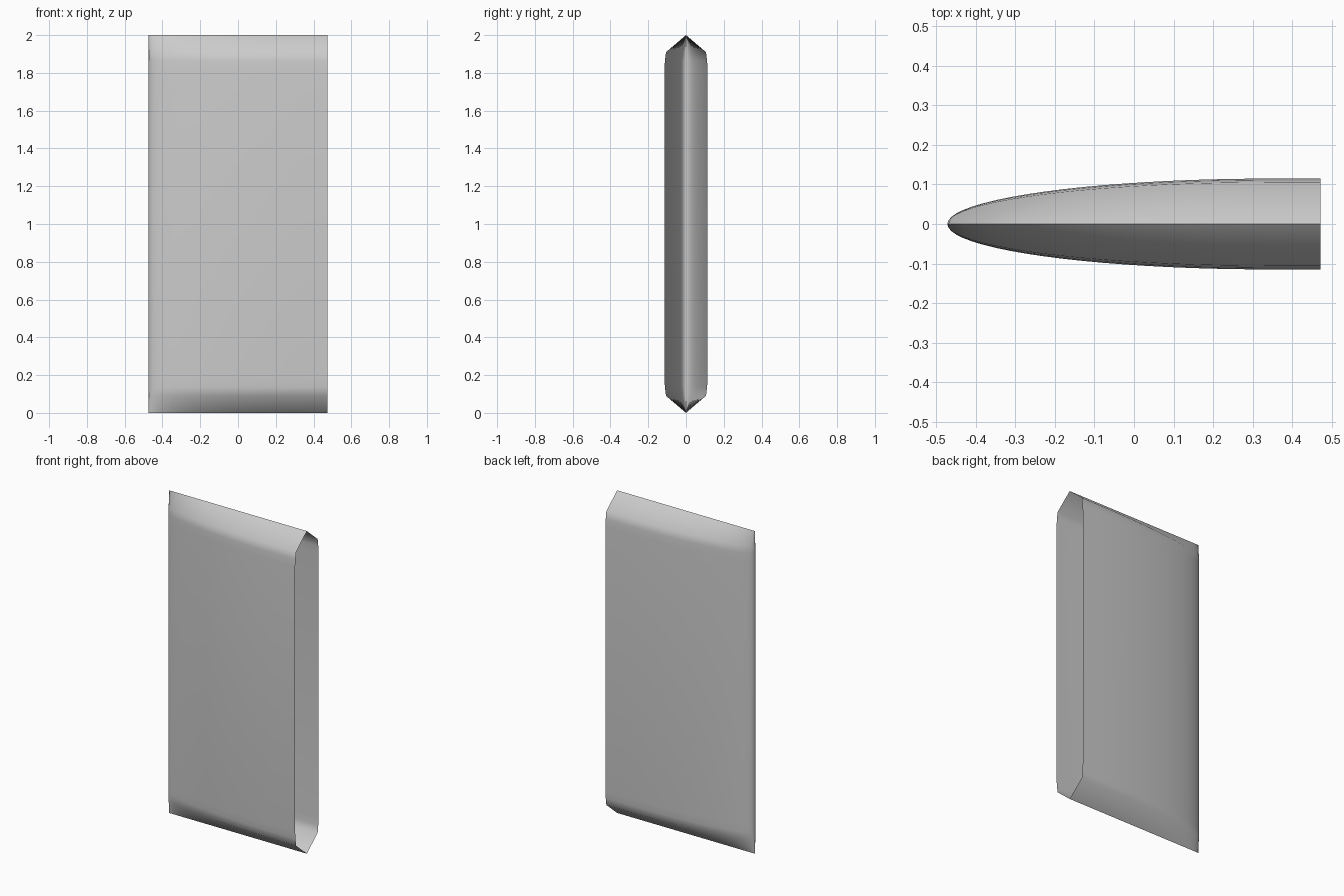
import bpy, bmesh, math

if "Cube" in bpy.data.objects:
    bpy.data.objects.remove(bpy.data.objects["Cube"])

LENGTH = 0.945      # x extent
HALF_W = 0.115      # widest half thickness
SHOULDER = 0.35     # x where the elliptical nose becomes straight

# vertical section: (z, fraction of half thickness), lower half then mirrored
lower = [(0.0, 0.0), (0.09, 0.92), (0.135, 0.97), (0.18, 1.0)]
section = lower + [(2 - z, f) for z, f in reversed(lower)]

# stations along the elliptical nose, plus the open rear end
x0 = -LENGTH / 2
a = SHOULDER - x0
stations = []
N = 20
for i in range(N + 1):
    t = math.pi / 2 * i / N
    stations.append((SHOULDER - a * math.cos(t), HALF_W * math.sin(t)))
stations.append((LENGTH / 2, HALF_W))

# hollow shell, open at the rear (+x)
bm = bmesh.new()
for side in (-1, 1):
    rows = [[bm.verts.new((x, side * w * f, z)) for z, f in section]
            for x, w in stations]
    for r0, r1 in zip(rows, rows[1:]):
        for j in range(len(section) - 1):
            quad = (r0[j], r1[j], r1[j + 1], r0[j + 1])
            bm.faces.new(quad if side < 0 else quad[::-1])
bmesh.ops.remove_doubles(bm, verts=bm.verts, dist=1e-5)

mesh = bpy.data.meshes.new("leading_edge_shell")
bm.to_mesh(mesh)
bm.free()
shell = bpy.data.objects.new("leading_edge_shell", mesh)
bpy.context.collection.objects.link(shell)

# smooth skin with sharp top and bottom ridges
bpy.context.view_layer.objects.active = shell
shell.select_set(True)
bpy.ops.object.shade_smooth_by_angle(angle=math.radians(50))
